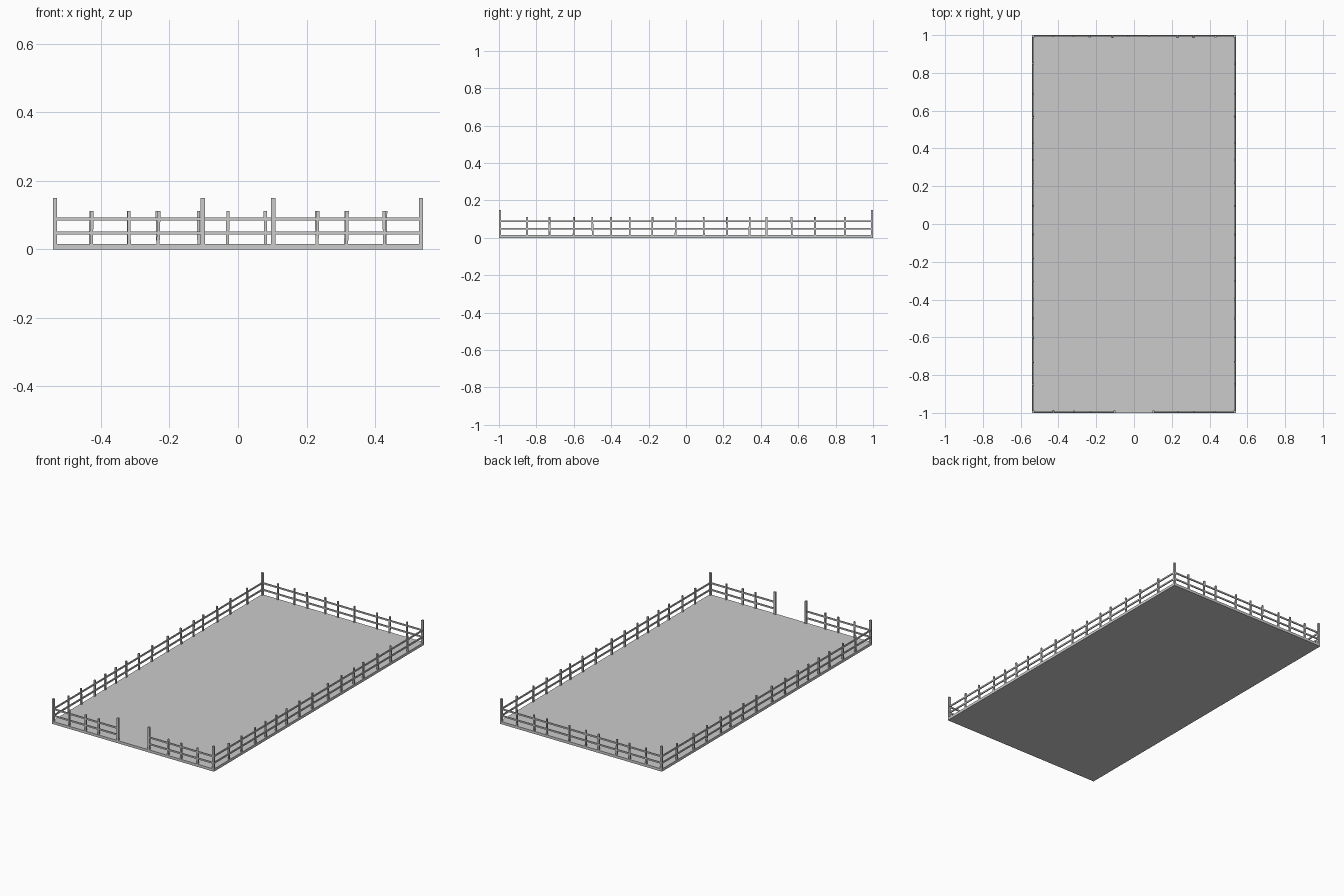
import bpy
import math
import random
from mathutils import Matrix, Vector

random.seed(4)
if "Cube" in bpy.data.objects:
    bpy.data.objects.remove(bpy.data.objects["Cube"])

grey = bpy.data.materials.new("plain grey")
grey.use_nodes = True
color = (0.6, 0.6, 0.6, 1)
grey.diffuse_color = color
grey.node_tree.nodes["Principled BSDF"].inputs["Base Color"].default_value = color

HX, HY, FLOOR = 0.54, 1.0, 0.016
EX, EY = HX - 0.006, HY - 0.006      # fence lines
GATE = 0.103


def box(name, center, size, lean=(0, 0)):
    bpy.ops.mesh.primitive_cube_add(size=1)
    ob = bpy.context.object
    ob.name = name
    turn = Matrix.Rotation(lean[0], 4, 'X') @ Matrix.Rotation(lean[1], 4, 'Y')
    ob.data.transform(turn @ Matrix.Diagonal((*size, 1)))
    ob.location = center
    ob.data.materials.append(grey)
    return ob


def tall_post(name, x, y):
    box(name, (x, y, 0.075), (0.012, 0.012, 0.15))


def small_post(name, x, y):
    lean = [random.uniform(-0.03, 0.03) for _ in range(2)]
    box(name, (x, y, 0.061), (0.009, 0.009, 0.102), lean)


def rails(name, a, b):
    a, b = Vector(a), Vector(b)
    span = b - a
    for z, level in ((0.048, "lower"), (0.088, "upper")):
        mid = (a + b) / 2
        box(f"{name}_{level}_rail", (mid.x, mid.y, z),
            (abs(span.x) + 0.006, abs(span.y) + 0.006, 0.009))


# Ground slab
box("floor", (0, 0, FLOOR / 2), (2 * HX, 2 * HY, FLOOR))

# Corner and gate posts
for sx, side in ((-1, "right"), (1, "left")):
    for sy, end in ((-1, "front"), (1, "back")):
        tall_post(f"{end}_{side}_corner_post", sx * EX, sy * EY)
    tall_post(f"{side}_gate_post", sx * GATE, -EY)

# Long side fences
side_posts = [-0.85, -0.73, -0.6, -0.5, -0.4, -0.3, -0.18, -0.055,
              0.095, 0.22, 0.34, 0.43, 0.565, 0.69, 0.85]
for sx, side in ((-1, "right"), (1, "left")):
    rails(f"{side}_fence", (sx * EX, -EY), (sx * EX, EY))
    for y in side_posts:
        small_post(f"{side}_fence_post", sx * EX, y)

# Back fence
rails("back_fence", (-EX, EY), (EX, EY))
for x in (-0.43, -0.32, -0.235, -0.115, -0.03, 0.08, 0.23, 0.315, 0.43):
    small_post("back_fence_post", x, EY)

# Front fence on both sides of the opening
for sx, side in ((-1, "right"), (1, "left")):
    rails(f"front_{side}_fence", (sx * GATE, -EY), (sx * EX, -EY))
    for x in (0.232, 0.318, 0.427):
        small_post(f"front_{side}_fence_post", sx * x, -EY)
